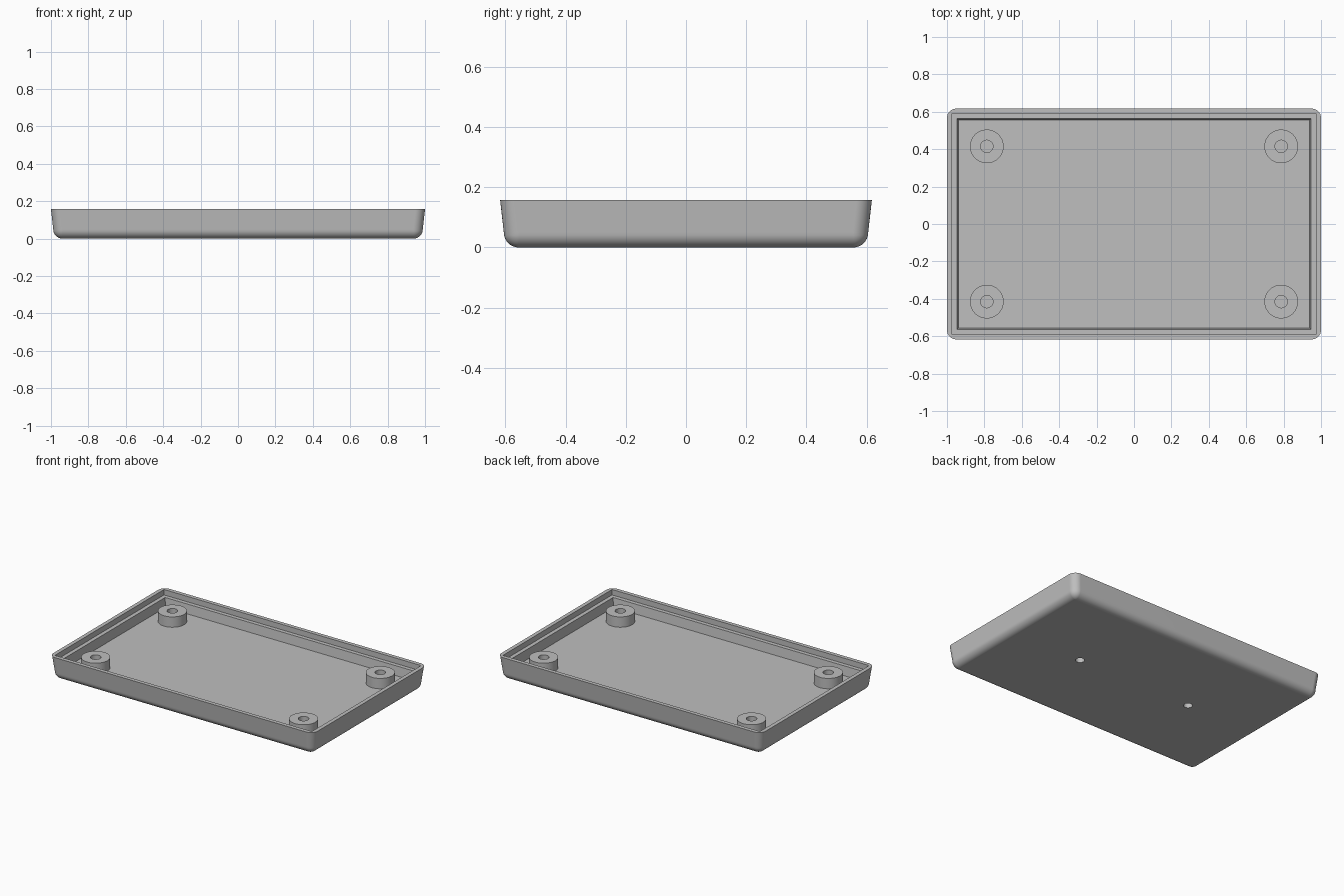
import bpy, bmesh, math

cube = bpy.data.objects.get("Cube")
if cube:
    bpy.data.objects.remove(cube, do_unlink=True)

grey = bpy.data.materials.new("mid grey plastic")
grey.use_nodes = True
grey.diffuse_color = (0.52, 0.52, 0.52, 1)
grey.node_tree.nodes["Principled BSDF"].inputs["Base Color"].default_value = (0.52, 0.52, 0.52, 1)

HALF_X, HALF_Y, HEIGHT = 1.0, 0.617, 0.157
FLOOR, LEDGE, BOSS_TOP = 0.057, 0.12, 0.128
CORNER = 0.05
STEPS = 8


def rounded_rect(inset, z, radius):
    """Closed ring of points, one arc per corner."""
    pts = []
    for k, (sx, sy) in enumerate([(1, 1), (-1, 1), (-1, -1), (1, -1)]):
        cx, cy = sx * (HALF_X - inset - radius), sy * (HALF_Y - inset - radius)
        for i in range(STEPS + 1):
            a = math.pi / 2 * (k + i / STEPS)
            pts.append((cx + radius * math.cos(a), cy + radius * math.sin(a), z))
    return pts


def circle(radius, z, x=0, y=0, n=48):
    return [(x + radius * math.cos(2 * math.pi * i / n),
             y + radius * math.sin(2 * math.pi * i / n), z) for i in range(n)]


def loft(name, rings):
    """Skin consecutive rings and cap both ends."""
    bm = bmesh.new()
    loops = [[bm.verts.new(p) for p in ring] for ring in rings]
    n = len(loops[0])
    for a, b in zip(loops, loops[1:]):
        for i in range(n):
            j = (i + 1) % n
            bm.faces.new((a[i], a[j], b[j], b[i]))
    bm.faces.new(loops[0][::-1])
    bm.faces.new(loops[-1])
    bmesh.ops.remove_doubles(bm, verts=bm.verts, dist=1e-5)
    bmesh.ops.recalc_face_normals(bm, faces=bm.faces)
    mesh = bpy.data.meshes.new(name)
    bm.to_mesh(mesh)
    bm.free()
    mesh.materials.append(grey)
    obj = bpy.data.objects.new(name, mesh)
    bpy.context.collection.objects.link(obj)
    return obj


def activate(obj):
    bpy.ops.object.select_all(action='DESELECT')
    obj.select_set(True)
    bpy.context.view_layer.objects.active = obj


# Tray shell: rounded bottom edge, tapered wall, stepped rim, inner floor
taper = 0.012
rings = []
for i in range(STEPS + 1):
    a = math.pi / 2 * i / STEPS
    drop = CORNER * (1 - math.sin(a))
    rings.append(rounded_rect(taper + drop, CORNER * (1 - math.cos(a)), CORNER - drop))
rings += [
    rounded_rect(0, HEIGHT, CORNER),
    rounded_rect(0.027, HEIGHT, 0),
    rounded_rect(0.027, LEDGE, 0),
    rounded_rect(0.054, LEDGE, 0),
    rounded_rect(0.062, FLOOR, 0),
]
tray = loft("tray_shell", rings)

# Two blind holes in the underside
for side in (-1, 1):
    cutter = loft("hole_cutter", [circle(0.028, -0.05, side * 0.437),
                                  circle(0.028, 0.045, side * 0.437)])
    cutter.hide_render = True
    activate(tray)
    cut = tray.modifiers.new("underside_hole", 'BOOLEAN')
    cut.operation = 'DIFFERENCE'
    cut.solver = 'EXACT'
    cut.object = cutter
    bpy.ops.object.modifier_apply(modifier=cut.name)
    bpy.data.objects.remove(cutter, do_unlink=True)

parts = [tray]

# Screw bosses with a central bore in each corner
for sx, side in ((-1, "right"), (1, "left")):
    for sy, end in ((-1, "front"), (1, "back")):
        x, y = sx * 0.787, sy * 0.415
        parts.append(loft(f"screw_boss_{end}_{side}", [
            circle(0.09, FLOOR - 0.005, x, y),
            circle(0.09, BOSS_TOP, x, y),
            circle(0.033, BOSS_TOP, x, y),
            circle(0.033, FLOOR + 0.003, x, y),
        ]))

# Smooth curves, crisp edges, flat broad faces
for part in parts:
    activate(part)
    bpy.ops.object.shade_smooth_by_angle(angle=math.radians(30))
    weighted = part.modifiers.new("flat_faces", 'WEIGHTED_NORMAL')
    weighted.keep_sharp = True
